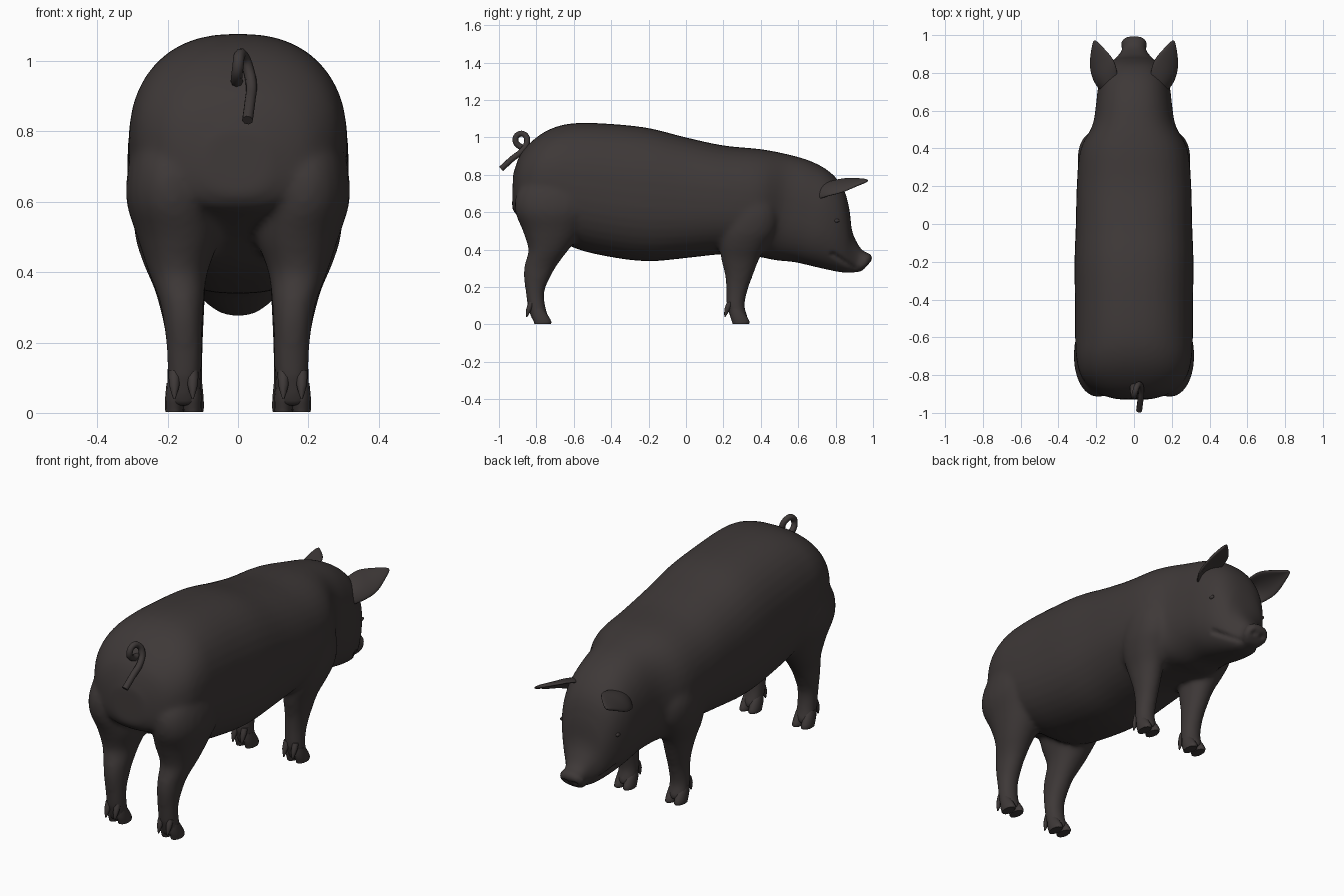
import bpy, bmesh, math
from mathutils import Vector as V

if "Cube" in bpy.data.objects:
    bpy.data.objects.remove(bpy.data.objects["Cube"])

skin = bpy.data.materials.new("dark brown skin")
skin.diffuse_color = (0.048, 0.040, 0.039, 1)
skin.use_nodes = True
skin.node_tree.nodes["Principled BSDF"].inputs["Base Color"].default_value = skin.diffuse_color


def interp(p0, p1, p2, p3, t):
    """Catmull-Rom interpolation of vectors."""
    return 0.5 * (2 * p1 + (p2 - p0) * t + (2 * p0 - 5 * p1 + 4 * p2 - p3) * t * t
                  + (3 * p1 - p0 - 3 * p2 + p3) * t ** 3)


def loft(bm, rings, sides=32, power=2.4, steps=4):
    """Skin through rings given as (centre, half axis a, half axis b)."""
    n, fine = len(rings), []
    for i in range(n - 1):
        k = [rings[max(0, min(n - 1, i + d))] for d in (-1, 0, 1, 2)]
        fine += [[interp(*(r[c] for r in k), s / steps) for c in range(3)] for s in range(steps)]
    fine.append(rings[-1])
    loops = []
    for c, a, b in fine:
        loop = []
        for j in range(sides):
            t = math.tau * j / sides
            u, v = math.cos(t), math.sin(t)
            u = math.copysign(abs(u) ** (2 / power), u)
            v = math.copysign(abs(v) ** (2 / power), v)
            loop.append(bm.verts.new(c + a * u + b * v))
        loops.append(loop)
    faces = [bm.faces.new(loops[0]), bm.faces.new(loops[-1])]
    for p, q in zip(loops, loops[1:]):
        for j in range(sides):
            k = (j + 1) % sides
            faces.append(bm.faces.new((p[j], p[k], q[k], q[j])))
    bmesh.ops.recalc_face_normals(bm, faces=faces)


def make(name, bm):
    me = bpy.data.meshes.new(name)
    bm.to_mesh(me)
    bm.free()
    ob = bpy.data.objects.new(name, me)
    bpy.context.collection.objects.link(ob)
    me.materials.append(skin)
    return ob


def finish(ob, angle=50):
    """Apply modifiers and shade smooth."""
    bpy.ops.object.select_all(action='DESELECT')
    ob.select_set(True)
    bpy.context.view_layer.objects.active = ob
    bpy.ops.object.convert(target='MESH')
    bpy.ops.object.shade_smooth_by_angle(angle=math.radians(angle))


# torso and head: top y, top z, bottom y, bottom z, half width
torso = [
    (-.925, .80, -.93, .62, .09), (-.885, .91, -.90, .58, .20), (-.80, 1.0, -.83, .55, .275),
    (-.70, 1.055, -.73, .50, .305), (-.58, 1.077, -.60, .41, .312), (-.40, 1.072, -.40, .36, .313),
    (-.20, 1.05, -.20, .338, .315), (0, 1.0, 0, .355, .308), (.20, .957, .20, .375, .303),
    (.40, .937, .38, .362, .285), (.55, .908, .48, .343, .222), (.67, .872, .58, .333, .202),
    (.77, .815, .68, .31, .19), (.84, .73, .76, .292, .165), (.873, .62, .82, .28, .132),
    (.888, .50, .865, .275, .098), (.922, .425, .89, .278, .072), (.952, .39, .905, .278, .062),
    (.985, .378, .925, .28, .071), (1.0, .35, .945, .288, .055)]
bm = bmesh.new()
loft(bm, [(V((0, (yt + yb) / 2, (zt + zb) / 2)), V((w, 0, 0)), V((0, yt - yb, zt - zb)) / 2)
          for yt, zt, yb, zb, w in torso], sides=40)

# legs: z, centre y, half depth, centre x, half width
hind_leg = [
    (.82, -.66, .16, .20, .08), (.70, -.69, .215, .19, .122), (.60, -.70, .212, .187, .13),
    (.50, -.71, .163, .17, .117), (.40, -.735, .108, .17, .084), (.32, -.775, .088, .16, .064),
    (.26, -.795, .073, .156, .056), (.18, -.807, .051, .153, .050), (.10, -.80, .047, .153, .049),
    (.05, -.785, .047, .155, .050), (.02, -.78, .042, .155, .047)]
front_leg = [
    (.72, .35, .10, .20, .07), (.60, .35, .14, .20, .097), (.50, .33, .152, .19, .102),
    (.42, .305, .127, .18, .087), (.35, .29, .102, .165, .072), (.26, .283, .074, .155, .058),
    (.18, .272, .057, .15, .050), (.10, .265, .048, .15, .049), (.05, .28, .047, .15, .050),
    (.02, .285, .042, .15, .047)]
for leg in (hind_leg, front_leg):
    for side in (-1, 1):
        loft(bm, [(V((side * x, y, z)), V((rx, 0, 0)), V((0, ry, 0))) for z, y, ry, x, rx in leg],
             sides=24, power=2.1)

# fuse torso, head and legs into one soft skin
body = make("body", bm)
m = body.modifiers.new("fuse", 'REMESH')
m.mode, m.voxel_size = 'VOXEL', .013
m = body.modifiers.new("soften", 'SMOOTH')
m.factor, m.iterations = .5, 7
finish(body, 80)

# mouth crease and nostrils pressed into the skin
m0, m1 = V((.785, .375)), V((.90, .302))
for v in body.data.vertices:
    p = v.co
    if p.y > .74 and p.z < .45:
        q = V((p.y, p.z))
        t = max(0, min(1, (q - m0).dot(m1 - m0) / (m1 - m0).length_squared))
        d = (q - m0.lerp(m1, t)).length
        nose = (V((abs(p.x), p.y, p.z)) - V((.027, .975, .325))).length
        p.x *= 1 - .13 * max(0, 1 - d / .018)
        if nose < .02:
            p.y -= .015 * (1 - nose / .02)

# eyes set on the side of the head
for side, label in ((-1, "left"), (1, "right")):
    hit, spot, normal, _ = body.ray_cast(V((side, .805, .555)), V((-side, 0, 0)))
    if not hit:
        spot = V((side * .15, .805, .555))
    eye = bmesh.new()
    bmesh.ops.create_uvsphere(eye, u_segments=12, v_segments=8, radius=.016)
    for v in eye.verts:
        v.co = spot + V((v.co.x * .5, v.co.y, v.co.z * .6))
    finish(make(label + "_eye", eye))

# cloven hooves and dew claws, mirrored
for name, x0, y0 in (("hind_hooves", .155, 0), ("front_hooves", .15, 1.06)):
    bm = bmesh.new()
    for s in (-1, 1):
        toe = [(.085, -.795, .030, .022), (.045, -.78, .044, .026), (.015, -.767, .047, .027),
               (.003, -.767, .044, .025)]
        loft(bm, [(V((x0 + s * .026, y0 + y, z)), V((rx, 0, 0)), V((0, ry, 0)))
                  for z, y, ry, rx in toe], sides=12, power=2, steps=2)
        claw = [(.12, -.825, .016), (.08, -.84, .015), (.04, -.852, .003)]
        loft(bm, [(V((x0 + s * .026, y0 + y, z)), V((r, 0, 0)), V((0, r, 0)))
                  for z, y, r in claw], sides=8, power=2, steps=2)
    ob = make(name, bm)
    ob.modifiers.new("mirror", 'MIRROR')
    finish(ob)

# ears: inner edge and outer edge points from base to tip, cupped between
ear = [((.08, .77, .755), (.165, .70, .66)), ((.095, .845, .778), (.215, .75, .685)),
       ((.112, .88, .780), (.236, .83, .70)), ((.152, .925, .778), (.230, .90, .735)),
       ((.205, .975, .772), (.213, .975, .766))]
bm = bmesh.new()
rows = []
for i, (a, b) in enumerate(ear):
    a, b = V(a), V(b)
    cup = V((.4, -.6, .5)) * .05 * (1 - i / 4)
    rows.append([bm.verts.new(a.lerp(b, t / 4) + cup * t * (4 - t) / 4) for t in range(5)])
for p, q in zip(rows, rows[1:]):
    for j in range(4):
        bm.faces.new((p[j], p[j + 1], q[j + 1], q[j]))
ears = make("ears", bm)
m = ears.modifiers.new("thickness", 'SOLIDIFY')
m.thickness, m.offset = .016, 0
m = ears.modifiers.new("round", 'SUBSURF')
m.levels = m.render_levels = 2
ears.modifiers.new("mirror", 'MIRROR').use_mirror_merge = False
finish(ears, 70)

# curly tail
path = [(0, -.82, .94), (-.004, -.885, .95), (0, -.912, .985), (.005, -.892, 1.018),
        (.016, -.86, 1.012), (.03, -.85, .975), (.038, -.875, .93), (.034, -.93, .885),
        (.027, -.988, .832)]
cu = bpy.data.curves.new("tail", 'CURVE')
cu.dimensions = '3D'
cu.bevel_depth, cu.bevel_resolution, cu.resolution_u, cu.use_fill_caps = .016, 2, 5, True
sp = cu.splines.new('BEZIER')
sp.bezier_points.add(len(path) - 1)
for i, (bp, co) in enumerate(zip(sp.bezier_points, path)):
    bp.co = co
    bp.handle_left_type = bp.handle_right_type = 'AUTO'
    bp.radius = 1.25 if i == 0 else 1
tail = bpy.data.objects.new("tail", cu)
bpy.context.collection.objects.link(tail)
cu.materials.append(skin)
finish(tail)
